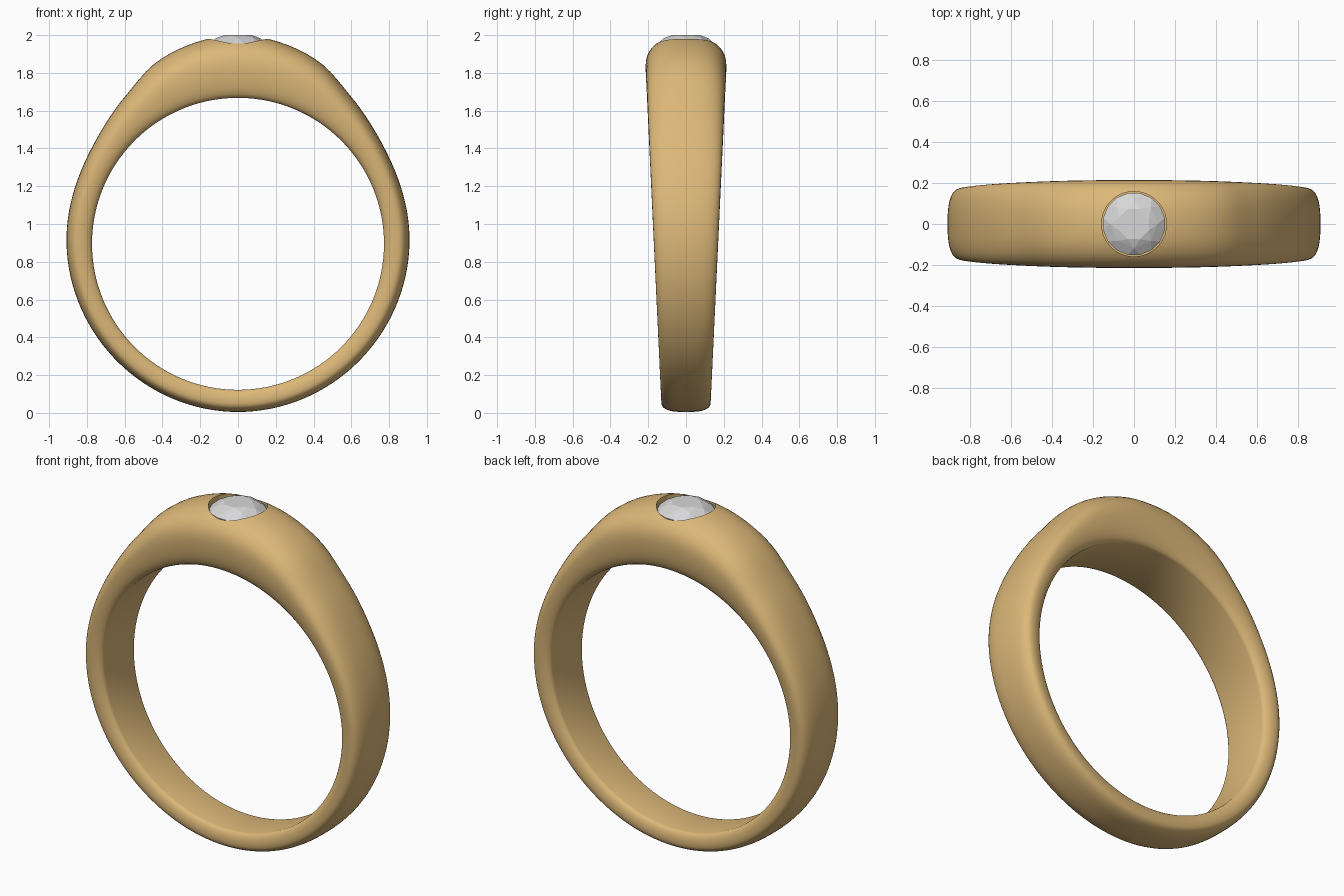
import bpy, bmesh, math
from mathutils.geometry import interpolate_bezier  # noqa: F401

if "Cube" in bpy.data.objects:
    bpy.data.objects.remove(bpy.data.objects["Cube"])

CENTRE_Z, BORE = 0.895, 0.773
# outer radius against angle from the crown (degrees)
OUTER = [(0, 1.102), (8.4, 1.097), (24, 1.055), (37, 0.985), (57.6, 0.925),
         (90, 0.908), (135, 0.892), (180, 0.89)]


def material(name, colour):
    m = bpy.data.materials.new(name)
    m.diffuse_color = (*colour, 1)
    m.use_nodes = True
    m.node_tree.nodes["Principled BSDF"].inputs["Base Color"].default_value = m.diffuse_color
    return m


def add_object(name, bm, mat):
    bmesh.ops.recalc_face_normals(bm, faces=bm.faces)
    me = bpy.data.meshes.new(name)
    bm.to_mesh(me)
    bm.free()
    ob = bpy.data.objects.new(name, me)
    bpy.context.collection.objects.link(ob)
    me.materials.append(mat)
    return ob


def slope(i):
    # flat tangents at both ends keep the crown and base smooth
    if i in (0, len(OUTER) - 1):
        return 0
    (a0, r0), (a1, r1) = OUTER[i - 1], OUTER[i + 1]
    return (r1 - r0) / (a1 - a0)


def outer_radius(deg):
    for i in range(len(OUTER) - 1):
        (a0, r0), (a1, r1) = OUTER[i], OUTER[i + 1]
        if deg <= a1:
            h = a1 - a0
            t = (deg - a0) / h
            return ((2*t**3 - 3*t*t + 1) * r0 + (t**3 - 2*t*t + t) * h * slope(i)
                    + (3*t*t - 2*t**3) * r1 + (t**3 - t*t) * h * slope(i + 1))
    return OUTER[-1][1]


def section(deg):
    """Closed (y, radius) section: rounded outside, flat bore with crisp edges."""
    r = outer_radius(deg)
    mid = BORE + 0.5 * (r - BORE)
    z = CENTRE_Z + mid * math.cos(math.radians(deg))
    half = 0.128 + 0.047 * z
    n = 2.3 + 0.6 * deg / 180
    pts = []
    for k in range(21):                     # outer dome
        a = math.pi * k / 20
        c, s = math.cos(a), math.sin(a)
        pts.append((half * math.copysign(abs(c) ** (2 / n), c),
                    mid + (r - mid) * abs(s) ** (2 / n)))
    inner = [(half * (0.78 + 0.22 * math.cos(a)), mid - (mid - BORE) * math.sin(a))
             for a in (math.pi / 2 * k / 6 for k in range(1, 7))]
    pts += [(-y, q) for y, q in inner]
    return pts + inner[::-1]


gold = material("gold", (0.72, 0.48, 0.19))
crystal = material("clear_stone", (0.68, 0.68, 0.69))

# Tapered band
bm = bmesh.new()
STEPS = 128
rings = []
for i in range(STEPS):
    deg = 360 * i / STEPS
    a = math.radians(deg)
    rings.append([bm.verts.new((q * math.sin(a), y, CENTRE_Z + q * math.cos(a)))
                  for y, q in section(min(deg, 360 - deg))])
for i in range(STEPS):
    p, q = rings[i], rings[(i + 1) % STEPS]
    for j in range(len(p)):
        k = (j + 1) % len(p)
        bm.faces.new((p[j], p[k], q[k], q[j]))
band = add_object("band", bm, gold)

# Round seat cut into the crown
bm = bmesh.new()
bmesh.ops.create_cone(bm, cap_ends=True, segments=64, radius1=0.158, radius2=0.158, depth=0.3)
bmesh.ops.translate(bm, verts=bm.verts, vec=(0, 0, 1.97))
cutter = add_object("seat_cutter", bm, gold)
cutter.hide_render = True
cut = band.modifiers.new("seat", 'BOOLEAN')
cut.operation, cut.object, cut.solver = 'DIFFERENCE', cutter, 'EXACT'
bpy.context.view_layer.objects.active = band
band.select_set(True)
bpy.ops.object.modifier_apply(modifier=cut.name)
bpy.data.objects.remove(cutter)
bpy.ops.object.shade_smooth_by_angle(angle=math.radians(35))

# Brilliant-cut stone: convex hull of table, crown, girdle and culet points
bm = bmesh.new()
for count, radius, z, turn in ((8, 0.08, 2.0, 0.5), (8, 0.117, 1.984, 0),
                               (16, 0.153, 1.955, 0.5), (16, 0.153, 1.948, 0.5),
                               (8, 0.07, 1.89, 0), (1, 0, 1.84, 0)):
    for k in range(count):
        a = 2 * math.pi * (k + turn) / count
        bm.verts.new((radius * math.cos(a), radius * math.sin(a), z))
bmesh.ops.convex_hull(bm, input=bm.verts)
bmesh.ops.dissolve_limit(bm, angle_limit=0.01, verts=bm.verts, edges=bm.edges)
add_object("stone", bm, crystal)
